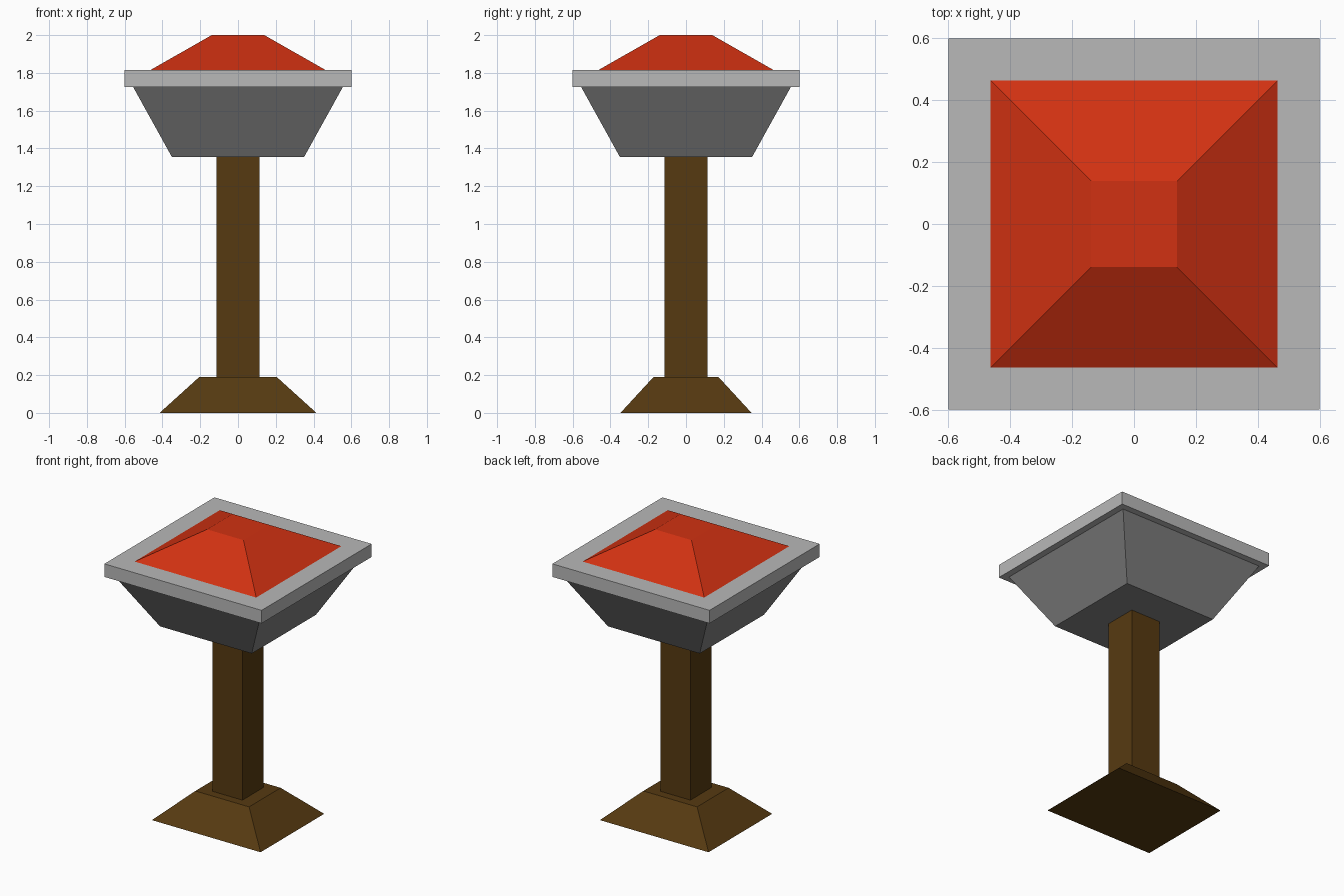
import bpy
import bmesh

if "Cube" in bpy.data.objects:
    bpy.data.objects.remove(bpy.data.objects["Cube"])


def material(name, rgb):
    m = bpy.data.materials.new(name)
    m.diffuse_color = (*rgb, 1.0)
    m.use_nodes = True
    m.node_tree.nodes["Principled BSDF"].inputs["Base Color"].default_value = m.diffuse_color
    return m


def frustum(name, mat, z0, half0, z1, half1):
    """Four-sided block tapering from half sizes half0 at z0 to half1 at z1."""
    bm = bmesh.new()
    bmesh.ops.create_cube(bm, size=2.0)
    for v in bm.verts:
        z, (hx, hy) = (z1, half1) if v.co.z > 0 else (z0, half0)
        v.co = (v.co.x * hx, v.co.y * hy, z)
    mesh = bpy.data.meshes.new(name)
    bm.to_mesh(mesh)
    bm.free()
    mesh.materials.append(mat)
    obj = bpy.data.objects.new(name, mesh)
    bpy.context.collection.objects.link(obj)
    return obj


wood = material("dark brown wood", (0.094, 0.042, 0.0055))
stone = material("dark grey", (0.227, 0.227, 0.227))
trim = material("light grey", (0.48, 0.48, 0.48))
red = material("glowing red", (0.64, 0.031, 0.006))

# Foot and post
frustum("foot", wood, 0.0, (0.415, 0.347), 0.19, (0.205, 0.172))
frustum("post", wood, 0.19, (0.114, 0.114), 1.355, (0.114, 0.114))

# Flared bowl with an overhanging rim
frustum("bowl", stone, 1.355, (0.35, 0.35), 1.725, (0.555, 0.555))
frustum("rim", trim, 1.725, (0.60, 0.60), 1.815, (0.60, 0.60))

# Red mound on top
frustum("mound", red, 1.815, (0.464, 0.464), 2.0, (0.139, 0.139))
